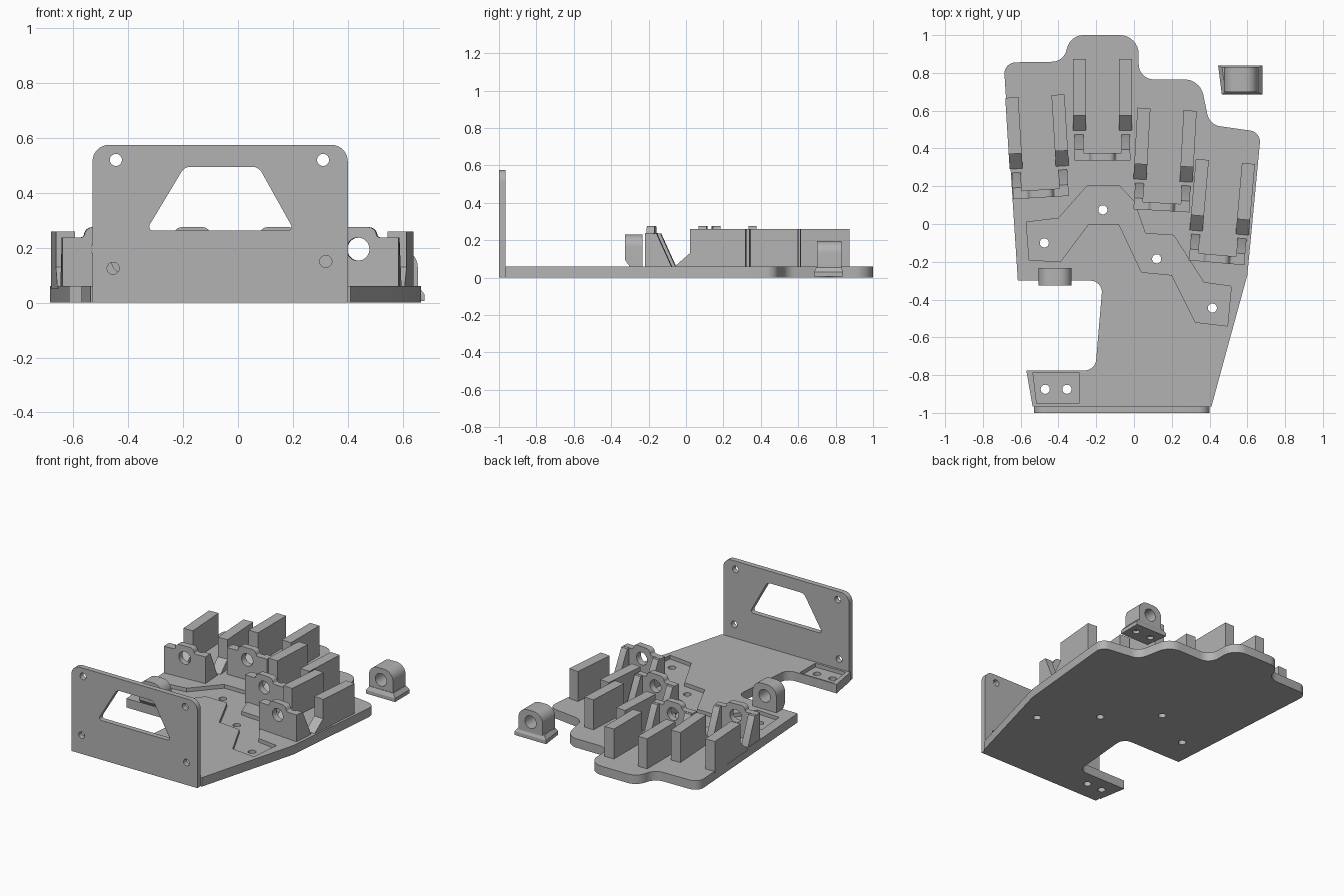
import bpy, bmesh, math
from mathutils import Vector, Matrix

if "Cube" in bpy.data.objects:
    bpy.data.objects.remove(bpy.data.objects["Cube"])

grey = bpy.data.materials.new("plain_grey")
grey.use_nodes = True
grey.diffuse_color = (0.45, 0.45, 0.45, 1)
grey.node_tree.nodes["Principled BSDF"].inputs["Base Color"].default_value = (0.45, 0.45, 0.45, 1)

T = 0.06       # plate thickness
FLOOR = 0.035  # floor of the recesses


def rounded(corners, steps=8):
    """Outline from (u, v) or (u, v, radius) corners."""
    pts = []
    for i, c in enumerate(corners):
        p = Vector(c[:2])
        if len(c) == 2:
            pts.append(p)
            continue
        a = (Vector(corners[i - 1][:2]) - p).normalized()
        b = (Vector(corners[(i + 1) % len(corners)][:2]) - p).normalized()
        half = a.angle(b) / 2
        centre = p + (a + b).normalized() * c[2] / math.sin(half)
        start = p + a * c[2] / math.tan(half) - centre
        end = p + b * c[2] / math.tan(half) - centre
        turn = math.atan2(start.x * end.y - start.y * end.x, start.dot(end))
        for k in range(steps + 1):
            pts.append(centre + Matrix.Rotation(turn * k / steps, 2) @ start)
    return pts


def circle(u, v, r, n=32):
    return [(u + r * math.cos(math.tau * k / n), v + r * math.sin(math.tau * k / n)) for k in range(n)]


def prism(name, pts, lo, hi, axis="z", top_scale=None):
    """Extrude an outline along an axis, optionally tapering its far end."""
    place = {"x": lambda u, v: (lo, u, v), "y": lambda u, v: (u, lo, v), "z": lambda u, v: (u, v, lo)}[axis]
    bm = bmesh.new()
    face = bm.faces.new([bm.verts.new(place(p[0], p[1])) for p in pts])
    out = bmesh.ops.extrude_face_region(bm, geom=[face])
    moved = [g for g in out["geom"] if isinstance(g, bmesh.types.BMVert)]
    step = Vector([(hi - lo) if axis == a else 0 for a in "xyz"])
    bmesh.ops.translate(bm, verts=moved, vec=step)
    if top_scale:
        mid = sum((v.co for v in moved), Vector()) / len(moved)
        bmesh.ops.scale(bm, verts=moved, vec=top_scale, space=Matrix.Translation(-mid))
    bmesh.ops.recalc_face_normals(bm, faces=bm.faces)
    mesh = bpy.data.meshes.new(name)
    bm.to_mesh(mesh)
    bm.free()
    mesh.materials.append(grey)
    ob = bpy.data.objects.new(name, mesh)
    bpy.context.collection.objects.link(ob)
    return ob


def activate(ob):
    bpy.ops.object.select_all(action="DESELECT")
    ob.select_set(True)
    bpy.context.view_layer.objects.active = ob


def cut(ob, *cutters):
    for c in cutters:
        mod = ob.modifiers.new("cut", "BOOLEAN")
        mod.operation, mod.solver, mod.object = "DIFFERENCE", "EXACT", c
        activate(ob)
        bpy.ops.object.modifier_apply(modifier=mod.name)
        bpy.data.objects.remove(c)
    return ob


def hole(u, v, r, lo, hi, axis):
    return prism("hole_cutter", circle(u, v, r), lo, hi, axis)


# Palm plate with finger lobes and thumb notch
plate = prism("palm_plate", rounded([
    (-0.537, -0.966), (0.41, -0.966), (0.60, -0.27), (0.672, 0.487, 0.06),
    (0.40, 0.525, 0.08), (0.35, 0.765, 0.10), (0.025, 0.765, 0.08), (0.025, 1.0, 0.10),
    (-0.34, 1.0, 0.09), (-0.37, 0.86, 0.08), (-0.69, 0.855, 0.06), (-0.615, -0.30),
    (-0.165, -0.30, 0.06), (-0.205, -0.775, 0.06), (-0.57, -0.775)]), 0, T)

# Stepped channel, wrist recess and screw holes in the plate
channel = [(-0.57, 0.01), (-0.40, 0.03), (-0.245, 0.205), (-0.08, 0.205), (0, 0.12), (0.06, -0.05),
           (0.21, -0.06), (0.37, -0.31), (0.515, -0.33), (0.495, -0.54), (0.325, -0.52),
           (0.20, -0.27), (0.04, -0.255), (-0.08, 0), (-0.24, 0), (-0.39, -0.20), (-0.555, -0.19)]
wrist_recess = [(-0.535, -0.785), (-0.29, -0.785), (-0.29, -0.95), (-0.515, -0.95)]
cut(plate, prism("channel_cutter", channel, FLOOR, 0.1), prism("recess_cutter", wrist_recess, FLOOR, 0.1))
for x, y in [(-0.165, 0.075), (-0.475, -0.10), (0.12, -0.185), (0.415, -0.445), (-0.47, -0.875), (-0.355, -0.875)]:
    cut(plate, hole(x, y, 0.024, -0.1, 0.1, "z"))

# Upright wrist wall with window and four holes
wall = prism("wrist_wall", rounded([(-0.53, 0), (0.40, 0), (0.40, 0.575, 0.06), (-0.53, 0.575, 0.06)]),
             -1, -0.965, "y")
window = rounded([(-0.335, 0.262, 0.015), (0.205, 0.262, 0.015), (0.075, 0.495, 0.04), (-0.195, 0.495, 0.04)])
cut(wall, prism("window_cutter", window, -1.1, -0.9, "y"))
for x, z in [(-0.445, 0.52), (0.31, 0.52), (-0.455, 0.125), (0.32, 0.15)]:
    cut(wall, hole(x, z, 0.022, -1.1, -0.9, "y"))

# Finger mounts: pierced lug, two braces and two guide walls each
lug = rounded([(-0.148, 0.05), (0.148, 0.05), (0.148, 0.238), (0.07, 0.238, 0.012), (0.06, 0.275, 0.03),
               (-0.06, 0.275, 0.03), (-0.07, 0.238, 0.012), (-0.148, 0.238)])
brace = [(0.02, 0.05), (0.02, 0.236), (0.06, 0.236), (0.14, T), (0.14, 0.05)]
guide = [(0.16, 0.05), (0.16, T), (0.24, 0.13), (0.24, 0.26), (0.538, 0.26), (0.538, 0.05)]
mounts = [("first", -0.492, 0.14, 3.5), ("second", -0.167, 0.335, 0),
          ("third", 0.145, 0.07, -3.2), ("fourth", 0.437, -0.205, -5)]
for finger, x, y, turn in mounts:
    parts = [cut(prism(finger + "_finger_lug", lug, 0, 0.042, "y"), hole(0, 0.195, 0.042, -0.1, 0.1, "y"))]
    for side, s in (("right", -1), ("left", 1)):
        parts.append(prism(f"{finger}_finger_{side}_brace", brace, s * 0.1, s * 0.147, "x"))
        parts.append(prism(f"{finger}_finger_{side}_guide", guide, s * 0.088, s * 0.157, "x"))
    for ob in parts:
        ob.matrix_world = Matrix.Translation((x, y, 0)) @ Matrix.Rotation(math.radians(turn), 4, "Z")


def arch(x0, x1, z0, z1):
    return rounded([(x0, z0), (x1, z0), (x1, z1, 0.065), (x0, z1, 0.065)])


# Thumb lug at the notch edge, undercut where it overhangs
thumb = prism("thumb_lug", arch(-0.505, -0.33, 0.05, 0.23), -0.325, -0.232, "y")
cut(thumb, hole(-0.418, 0.15, 0.042, -0.5, 0, "y"),
    prism("undercut", [(-0.35, 0.04), (-0.302, 0.04), (-0.302, 0.06), (-0.35, 0.13)], -0.6, -0.2, "x"))

# Loose bracket: flanged foot with a pierced arch
foot = [(0.445, 0.84), (0.68, 0.84), (0.68, 0.685), (0.465, 0.685)]
base = prism("loose_bracket_foot", foot, 0.006, 0.03)
cut(base, *[hole(x, 0.765, 0.022, -0.1, 0.025, "z") for x in (0.51, 0.625)])
prism("loose_bracket_flare", foot, 0.03, 0.055, "z", (0.82, 0.85, 1))
cut(prism("loose_bracket_arch", arch(0.477, 0.655, 0.03, 0.195), 0.70, 0.832, "y"),
    hole(0.566, 0.118, 0.042, 0.6, 0.9, "y"))

# Smooth the round walls, keep the edges sharp
for ob in list(bpy.context.scene.objects):
    if ob.type == "MESH":
        activate(ob)
        bpy.ops.object.shade_smooth_by_angle(angle=math.radians(30))
